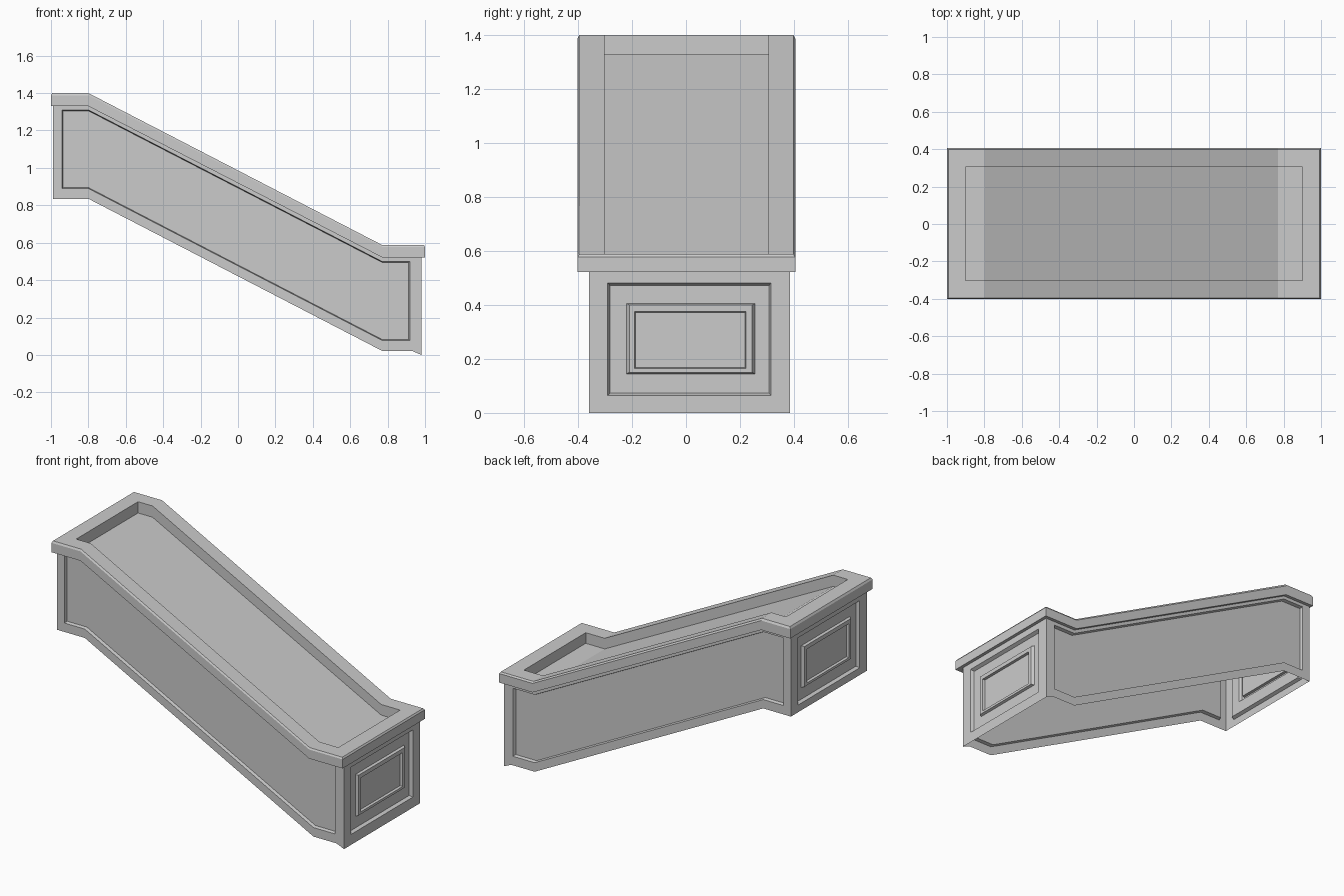
import bpy, bmesh
from mathutils import Vector

if "Cube" in bpy.data.objects:
    bpy.data.objects.remove(bpy.data.objects["Cube"])

BEND_L, BEND_R = -0.8, 0.77      # where the slope starts and ends
FRONT, BACK = -0.36, 0.385       # body wall planes
LEFT, RIGHT = -0.99, 0.98


def height(x, hi, lo):
    """Height of a flat - sloped - flat line at x."""
    t = (x - BEND_L) / (BEND_R - BEND_L)
    return hi + (lo - hi) * min(1, max(0, t))


def nested(name, loops, facing):
    """Bridge a series of loops and close the last one with a strip of quads."""
    bm = bmesh.new()
    rings = [[bm.verts.new(p) for p in loop] for loop in loops]
    n = len(rings[0])
    for a, b in zip(rings, rings[1:]):
        for i in range(n):
            j = (i + 1) % n
            bm.faces.new((a[i], a[j], b[j], b[i]))
    r = rings[-1]
    cap = [bm.faces.new((r[i], r[i + 1], r[n - 2 - i], r[n - 1 - i]))
           for i in range(n // 2 - 1)]
    bm.normal_update()
    if cap[0].normal.dot(Vector(facing)) < 0:
        bmesh.ops.reverse_faces(bm, faces=bm.faces[:])
    me = bpy.data.meshes.new(name)
    bm.to_mesh(me)
    bm.free()
    ob = bpy.data.objects.new(name, me)
    bpy.context.collection.objects.link(ob)
    return ob


# Coping rim with sunken sloping floor
def rim(x0, x1, y0, y1, hi, lo):
    xs = [x0, BEND_L, BEND_R, x1]
    return ([(x, y0, height(x, hi, lo)) for x in xs] +
            [(x, y1, height(x, hi, lo)) for x in reversed(xs)])


nested("coping", [
    rim(LEFT, RIGHT, FRONT, BACK, 1.33, 0.522),
    rim(-1, 1, -0.402, 0.405, 1.33, 0.522),
    rim(-1, 1, -0.402, 0.405, 1.388, 0.578),
    rim(-0.993, 0.993, -0.396, 0.398, 1.4, 0.588),
    rim(-0.9, 0.9, -0.302, 0.305, 1.4, 0.588),
    rim(-0.9, 0.9, -0.302, 0.305, 1.33, 0.522),
], (0, 0, 1))


# Long side walls with recessed panels
def side_loop(xs, y, top, bottom, foot=0.0):
    low = [(x, y, height(x, *bottom)) for x in xs]
    low[-1] = (xs[-1], y, low[-1][2] - foot)
    return [(x, y, height(x, *top)) for x in xs] + low[::-1]


outer_x = [LEFT, BEND_L, BEND_R, 0.93, RIGHT]
inner_x = [-0.94, BEND_L, BEND_R, 0.9, 0.92]
deep_x = [-0.935, BEND_L, BEND_R, 0.89, 0.912]
for name, y, s in (("front_wall", FRONT, 1), ("back_wall", BACK, -1)):
    nested(name, [
        side_loop(outer_x, y, (1.33, 0.522), (0.835, 0.022), 0.022),
        side_loop(inner_x, y, (1.31, 0.5), (0.89, 0.078)),
        side_loop(deep_x, y + s * 0.02, (1.305, 0.495), (0.895, 0.083)),
    ], (0, -s, 0))


# End walls with a recessed field and a raised, sunken-centre moulding
def end_loop(x, y0, y1, z0, z1):
    return [(x, y0, z1), (x, y1, z1), (x, y1, z0), (x, y0, z0)]


for name, x, s, dz, z0, z1 in (("right_end", RIGHT, 1, 0, 0, 0.522),
                               ("left_end", LEFT, -1, 0.815, 0.835, 1.33)):
    d = lambda depth: x - s * depth
    nested(name, [
        end_loop(x, FRONT, BACK, z0, z1),
        end_loop(x, -0.29, 0.315, 0.065 + dz, 0.482 + dz),
        end_loop(d(0.02), -0.282, 0.308, 0.073 + dz, 0.472 + dz),
        end_loop(d(0.02), -0.22, 0.255, 0.145 + dz, 0.405 + dz),
        end_loop(d(0.005), -0.21, 0.245, 0.15 + dz, 0.4 + dz),
        end_loop(d(0.005), -0.19, 0.222, 0.165 + dz, 0.375 + dz),
        end_loop(d(0.02), -0.187, 0.219, 0.168 + dz, 0.372 + dz),
    ], (s, 0, 0))
